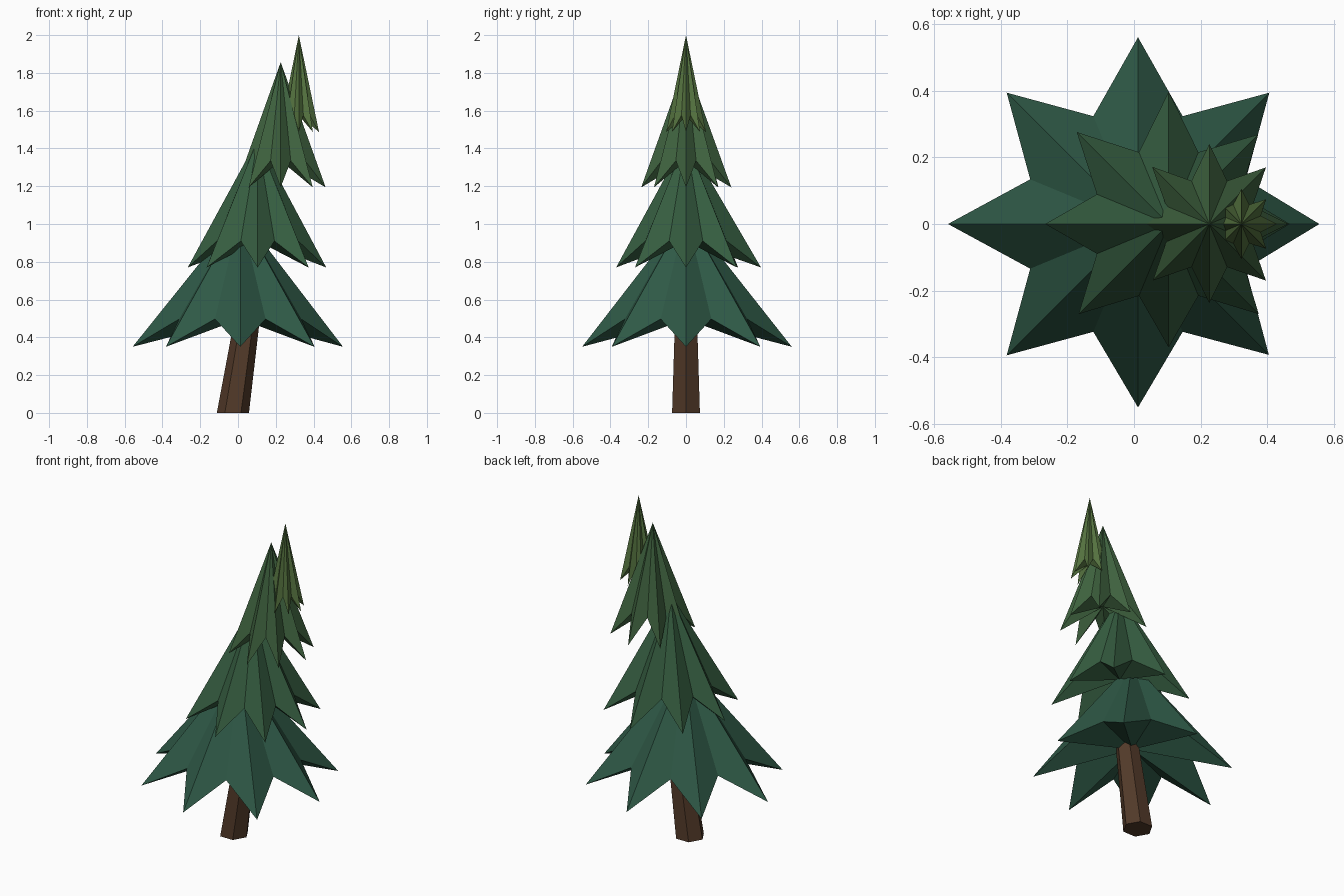
import bpy, math

if "Cube" in bpy.data.objects:
    bpy.data.objects.remove(bpy.data.objects["Cube"])


def material(name, rgb):
    m = bpy.data.materials.new(name)
    m.diffuse_color = (*rgb, 1)
    m.use_nodes = True
    m.node_tree.nodes["Principled BSDF"].inputs["Base Color"].default_value = m.diffuse_color
    return m


def build(name, verts, faces, mat):
    mesh = bpy.data.meshes.new(name)
    mesh.from_pydata(verts, [], faces)
    mesh.materials.append(mat)
    obj = bpy.data.objects.new(name, mesh)
    bpy.context.collection.objects.link(obj)
    return obj


def star_tier(name, x, tips, r_valley, z_tip, z_valley, z_apex, rgb):
    """Eight-pointed star rim joined to an apex and to a raised underside centre."""
    verts = [(x, 0, z_apex), (x, 0, z_valley)]
    for i in range(16):
        a = i * math.pi / 8
        r, z = (r_valley, z_valley) if i % 2 else (tips[i // 2], z_tip)
        verts.append((x + r * math.cos(a), r * math.sin(a), z))
    faces = []
    for i in range(16):
        j = (i + 1) % 16
        faces += [(0, 2 + i, 2 + j), (1, 2 + j, 2 + i)]
    return build(name, verts, faces, material(name + "_green", rgb))


# Leaning, tapered six-sided trunk
rings = [(-0.027, 0.085, 0.0), (0.067, 0.063, 0.62)]
tv = [(x + r * math.cos(k * math.pi / 3), r * math.sin(k * math.pi / 3), z)
      for x, r, z in rings for k in range(6)]
tf = [(k, (k + 1) % 6, 6 + (k + 1) % 6, 6 + k) for k in range(6)]
tf += [tuple(range(5, -1, -1)), tuple(range(6, 12))]
build("trunk", tv, tf, material("bark", (0.085, 0.042, 0.022)))

# Foliage tiers, each shifted further along the lean (tips run anticlockwise from +x)
star_tier("bottom_foliage", 0.012, [.544, .557, .56, .557, .57, .557, .55, .555],
          0.35, 0.35, 0.497, 1.06, (0.028, 0.10, 0.062))
star_tier("lower_foliage", 0.104, [.363, .38, .397, .39, .37, .382, .37, .382],
          0.233, 0.77, 0.91, 1.45, (0.036, 0.11, 0.052))
star_tier("upper_foliage", 0.226, [.238, .24, .24, .243, .236, .24, .237, .24],
          0.14, 1.194, 1.335, 1.857, (0.05, 0.125, 0.05))
star_tier("top_foliage", 0.322, [.107, .105, .106, .105, .105, .105, .105, .105],
          0.063, 1.487, 1.575, 2.0, (0.09, 0.17, 0.05))
